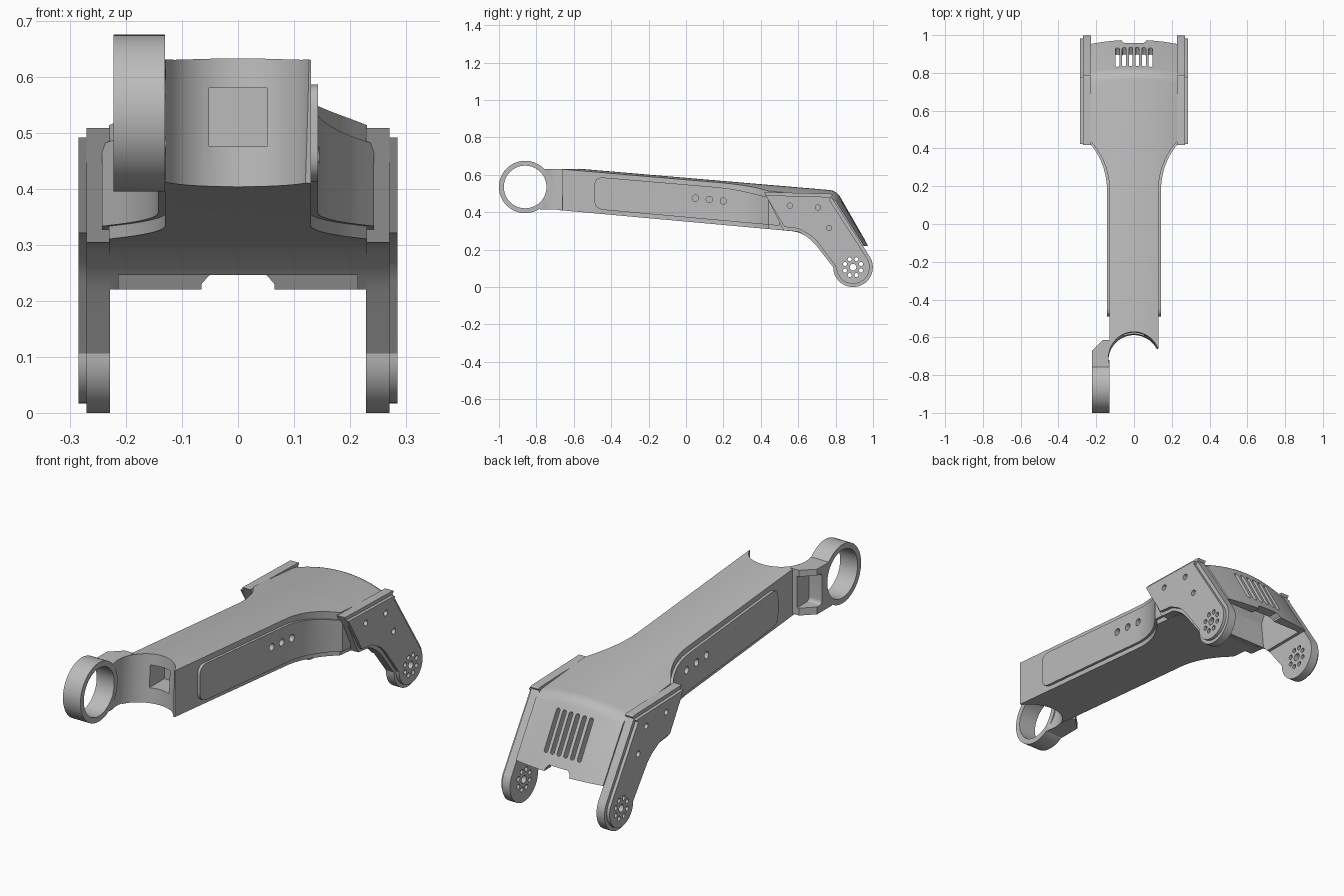
import bpy, bmesh, math
from mathutils import Vector, Matrix

cube = bpy.data.objects.get("Cube")
if cube:
    bpy.data.objects.remove(cube)

grey = bpy.data.materials.new("plain_grey")
grey.use_nodes = True
grey.diffuse_color = (0.5, 0.5, 0.5, 1)
grey.node_tree.nodes["Principled BSDF"].inputs["Base Color"].default_value = (0.5, 0.5, 0.5, 1)


def loft(name, rings):
    """Solid through a row of matching closed rings of points."""
    bm = bmesh.new()
    rows = [[bm.verts.new(p) for p in ring] for ring in rings]
    n = len(rows[0])
    for a, b in zip(rows, rows[1:]):
        for i in range(n):
            j = (i + 1) % n
            bm.faces.new((a[i], a[j], b[j], b[i]))
    bm.faces.new(rows[0])
    bm.faces.new(rows[-1])
    bmesh.ops.recalc_face_normals(bm, faces=bm.faces)
    mesh = bpy.data.meshes.new(name)
    bm.to_mesh(mesh)
    bm.free()
    ob = bpy.data.objects.new(name, mesh)
    bpy.context.collection.objects.link(ob)
    mesh.materials.append(grey)
    return ob


def side_prism(name, pts, x0, x1):
    return loft(name, [[(x, y, z) for y, z in pts] for x in (x0, x1)])


def plan_prism(name, pts, z0, z1):
    return loft(name, [[(x, y, z) for x, y in pts] for z in (z0, z1)])


def circle(cy, cz, r, n=48):
    return [(cy + r * math.cos(2 * math.pi * i / n), cz + r * math.sin(2 * math.pi * i / n))
            for i in range(n)]


def rounded(pts, radii, n=8):
    """Replace polygon corners by curves of the given reach."""
    out = []
    for i, (p, r) in enumerate(zip(pts, radii)):
        p = Vector(p)
        if not r:
            out.append(tuple(p))
            continue
        a = p + (Vector(pts[i - 1]) - p).normalized() * r
        b = p + (Vector(pts[(i + 1) % len(pts)]) - p).normalized() * r
        for k in range(n + 1):
            t = k / n
            out.append(tuple(a * (1 - t) ** 2 + p * 2 * t * (1 - t) + b * t * t))
    return out


def boolean(ob, tool, kind="DIFFERENCE"):
    mod = ob.modifiers.new("cut", "BOOLEAN")
    mod.operation, mod.object, mod.solver = kind, tool, "EXACT"
    bpy.context.view_layer.objects.active = ob
    bpy.ops.object.modifier_apply(modifier=mod.name)
    bpy.data.objects.remove(tool)


def top_z(y):
    return 0.635 - 0.085 * (y + 0.6)


def bottom_z(y):
    return 0.41 - 0.09 * (y + 0.66)


def half_width(y):
    """Straight arm that flares out in a concave arc."""
    t = max(0, y - 0.18)
    R = 0.381
    return 0.23 if t > 0.26 else min(0.23, 0.13 + R - math.sqrt(R * R - t * t))


def flare_outline(name, extra, y_left, y_right, y_end):
    ys = [0.18 + 0.02 * i for i in range(14)] + [y_end]
    right = [(half_width(y) + extra, y) for y in ys]
    left = [(-x, y) for x, y in reversed(right)]
    w = 0.13 + extra
    return plan_prism(name, [(-w, y_left), (w, y_right)] + right + left, -0.2, 1)


# Main shell: crowned side profile, trimmed to the flared plan
profile = rounded(
    [(-0.8, top_z(-0.8)), (0.805, top_z(0.805)), (0.975, 0.22), (0.70, 0.22),
     (0.63, 0.293), (-0.8, bottom_z(-0.8))],
    [0, 0.04, 0, 0, 0.07, 0])
rings = []
for i in range(25):
    x = -0.24 + 0.02 * i
    d = 0.6 * x * x
    rings.append([(x, y - (0.7 * d if y > 0.76 else 0),
                   z - d * min(1, max(0, (z - 0.42) / 0.08))) for y, z in profile])
shell = loft("arm_shell", rings)
boolean(shell, flare_outline("plan_cutter", 0, -0.72, -0.66, 1.1), "INTERSECT")

# Open cavity behind the bend, with a notch in the rear panel
boolean(shell, side_prism("cavity", [(0.69, 0.1), (0.66, 0.38), (0.70, 0.46), (0.785, 0.46),
                                     (0.93, 0.21), (0.99, 0.1)], -0.213, 0.213))
boolean(shell, loft("notch", [[(x, y, z) for x, z in
                               ((-0.07, 0.1), (0.07, 0.1), (0.065, 0.23), (0.05, 0.247),
                                (-0.05, 0.247), (-0.065, 0.23))] for y in (0.8, 1.1)]))

# Cooling slots in the rear panel
normal = Vector((0, 0.864, 0.503))
along = Vector((0, -0.503, 0.864))
mid = Vector((0, 0.885, 0.375))
for i in range(6):
    x = (i - 2.5) * 0.035
    ring = []
    for k in range(16):
        a = math.pi * (k + 0.5) / 8
        u, v = 0.01 * math.cos(a), 0.01 * math.sin(a)
        ring.append(mid + Vector((x + u, 0, 0)) + along * (v + math.copysign(0.09, v)))
    boolean(shell, loft("slot", [[p + normal * s for p in ring] for s in (-0.07, 0.07)]))


def saddle_cutter():
    ring = [Vector((x, y + 0.715, 0)) for x, y in circle(0, -0.715, 0.135, 64)]
    tilt = Matrix.Rotation(-0.075, 4, "X")
    at = Vector((0, -0.715, 0.52))
    return loft("saddle", [[at + tilt @ (p + Vector((0, 0, s))) for p in ring] for s in (-0.3, 0.3)])


# Cylindrical saddle at the front with a cable pocket
boolean(shell, saddle_cutter())
boolean(shell, side_prism("pocket", [(-0.7, 0.475), (-0.7, 0.58), (-0.48, 0.58), (-0.48, 0.475)],
                          -0.052, 0.052))

# Raised side panels following the flare
panel = side_prism("side_panels", rounded(
    [(-0.49, bottom_z(-0.49) + 0.022), (-0.49, top_z(-0.49) - 0.036),
     (0.25, top_z(0.25) - 0.036), (0.5, 0.465), (0.5, bottom_z(0.5) + 0.022)],
    [0.05, 0.05, 0.1, 0, 0]), -0.4, 0.4)
boolean(panel, flare_outline("panel_cutter", 0.013, -0.7, -0.7, 0.7), "INTERSECT")
# Keep the panel clear of the cable pocket
boolean(panel, side_prism("panel_core", [(-0.6, 0.2), (-0.6, 0.7), (0.1, 0.7), (0.1, 0.2)],
                          -0.1, 0.1))
for s in (-1, 1):
    for y, z in ((0.05, 0.475), (0.125, 0.468), (0.2, 0.46)):
        for ob in (panel, shell):
            xs = sorted((s * 0.115, s * 0.2))
            boolean(ob, side_prism("screw_hole", circle(y, z, 0.017, 20), *xs))


# Leg outline, optionally shrunk for the raised cover
PIVOT = (0.893, 0.106)


def leg_outline(inset):
    r = 0.106 - inset
    arc = []
    for k in range(25):
        a = math.radians(28 - 236 * k / 24 + 28 * k / 24)
        arc.append((PIVOT[0] + r * math.cos(a), PIVOT[1] + r * math.sin(a)))
    i = inset
    head = rounded([(0.52 + 0.4 * i, 0.304 + i), (0.418 + 0.4 * i, 0.508 - i),
                    (0.797 - 0.6 * i, 0.498 - i)], [0, 0, 0.025])
    tail = rounded([arc[-1], (0.665 + i, 0.262 + 0.4 * i), (0.60, 0.296 + i),
                    head[0]], [0, 0.06 - i, 0, 0])
    return head + arc + tail[1:-1]


for s, side in ((1, "left"), (-1, "right")):
    leg = side_prism(side + "_leg", leg_outline(0), *sorted((s * 0.228, s * 0.27)))
    cover = side_prism(side + "_leg_cover", leg_outline(0.017), *sorted((s * 0.269, s * 0.285)))
    # Bolt circle round the pivot, then three cover screws
    through = [(*PIVOT, 0.018)]
    for k in range(8):
        a = math.pi * (k + 0.5) / 4
        through.append((PIVOT[0] + 0.046 * math.cos(a), PIVOT[1] + 0.046 * math.sin(a), 0.011))
    screws = [(0.555, 0.435, 0.014), (0.705, 0.425, 0.014), (0.765, 0.315, 0.014)]
    for group, depth in ((through, 0.2), (screws, 0.25)):
        for y, z, r in group:
            for ob in (leg, cover):
                boolean(ob, side_prism("bolt_hole", circle(y, z, r, 16),
                                       *sorted((s * depth, s * 0.4))))

# Offset ring at the front and the hollow bracket that carries it
RING = (-0.86, 0.535)
ring = side_prism("joint_ring", circle(*RING, 0.14, 72), -0.222, -0.13)
bracket = plan_prism("ring_bracket", [(-0.222, -0.78), (-0.222, -0.67), (-0.165, -0.615),
                                      (-0.12, -0.615), (-0.13, -0.78)], 0.415, 0.63)
boolean(bracket, side_prism("bracket_pocket", rounded(
    [(-0.705, 0.45), (-0.705, 0.6), (-0.5, 0.6), (-0.5, 0.45)], [0.02, 0.02, 0, 0]), -0.3, -0.155))
boolean(bracket, saddle_cutter())
for ob in (ring, bracket):
    boolean(ob, side_prism("ring_bore", circle(*RING, 0.114, 72), -0.3, 0))

# Smooth curved walls, keep edges crisp
for ob in list(bpy.context.scene.objects):
    if ob.type == "MESH":
        bpy.ops.object.select_all(action="DESELECT")
        ob.select_set(True)
        bpy.context.view_layer.objects.active = ob
        bpy.ops.object.shade_smooth_by_angle(angle=math.radians(30))
